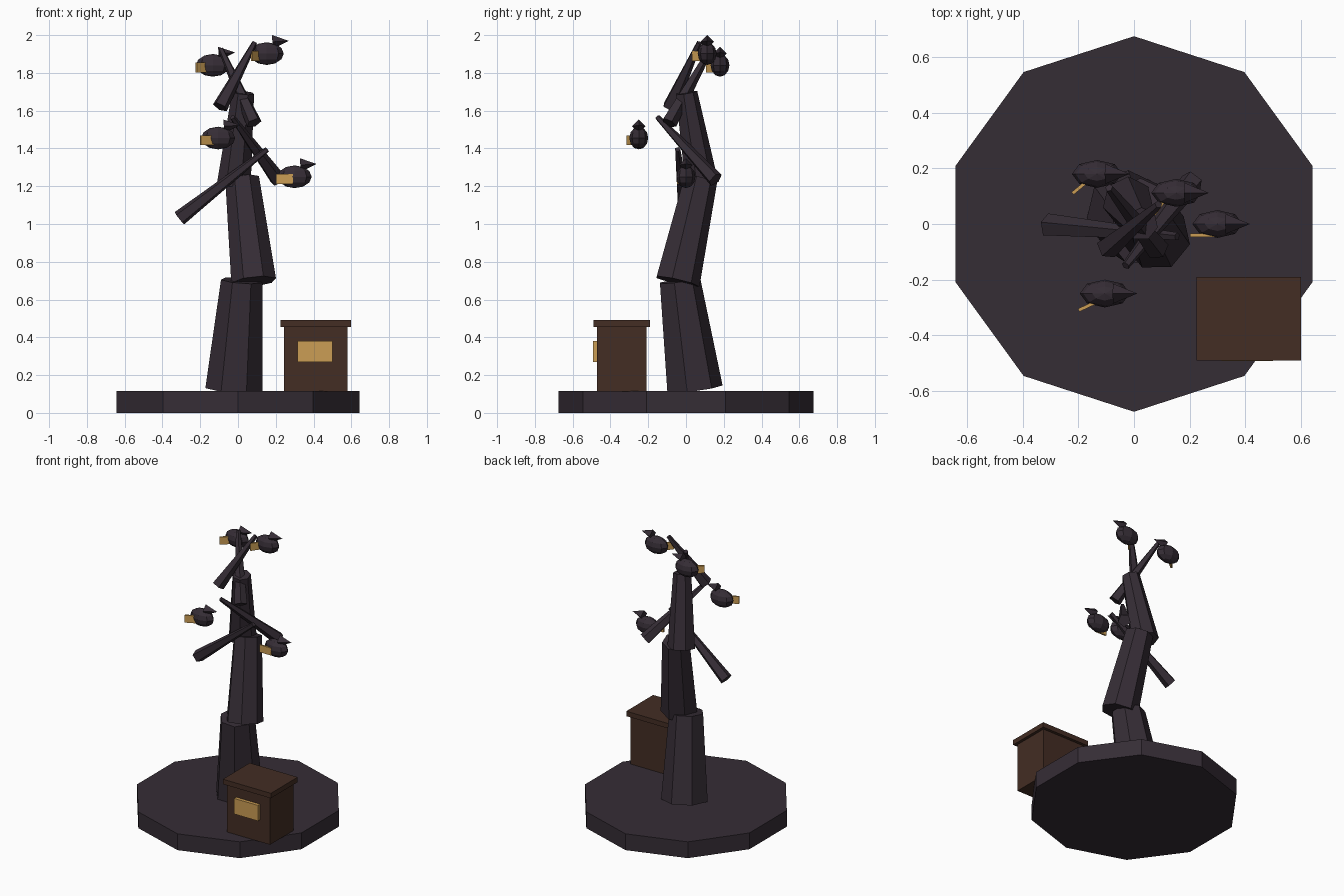
import bpy
import bmesh
from math import radians
from mathutils import Matrix, Vector

cube = bpy.data.objects.get("Cube")
if cube:
    bpy.data.objects.remove(cube, do_unlink=True)


def material(name, colour):
    mat = bpy.data.materials.new(name)
    mat.use_nodes = True
    mat.diffuse_color = (*colour, 1)
    mat.node_tree.nodes["Principled BSDF"].inputs["Base Color"].default_value = (*colour, 1)
    return mat


BARK = material("dark bark", (0.036, 0.026, 0.036))
WOOD = material("brown wood", (0.056, 0.026, 0.017))
GOLD = material("pale gold", (0.6, 0.34, 0.09))


def finish(name, bm, mat):
    mesh = bpy.data.meshes.new(name)
    bm.to_mesh(mesh)
    bm.free()
    mesh.materials.append(mat)
    obj = bpy.data.objects.new(name, mesh)
    bpy.context.collection.objects.link(obj)
    return obj


def limb(name, start, end, r1, r2, sides, mat=BARK, spin=0):
    """Tapered prism running from start to end."""
    a, b = Vector(start), Vector(end)
    axis = b - a
    turn = Vector((0, 0, 1)).rotation_difference(axis).to_matrix().to_4x4()
    place = Matrix.Translation((a + b) / 2) @ turn @ Matrix.Rotation(radians(spin), 4, "Z")
    bm = bmesh.new()
    bmesh.ops.create_cone(bm, cap_ends=True, segments=sides, radius1=r1, radius2=r2,
                          depth=axis.length, matrix=place)
    return finish(name, bm, mat)


def block(name, centre, size, mat, turn=0):
    bm = bmesh.new()
    place = (Matrix.Translation(centre) @ Matrix.Rotation(radians(turn), 4, "Z")
             @ Matrix.Diagonal((*size, 1)))
    bmesh.ops.create_cube(bm, size=1, matrix=place)
    return finish(name, bm, mat)


# Ground slab
limb("ground_slab", (0, 0, 0), (0, 0, 0.115), 0.675, 0.675, 10)

# Crooked trunk in three stacked pieces
limb("trunk_lower", (-0.022, 0.04, 0.125), (0.02, -0.037, 0.7), 0.155, 0.113, 7)
limb("trunk_middle", (0.083, -0.048, 0.695), (0.022, 0.075, 1.24), 0.122, 0.092, 7)
limb("trunk_upper", (-0.022, 0.08, 1.21), (0.027, 0, 1.695), 0.092, 0.06, 7)

# Branches, thick end first
branches = [
    ("branch_right_low", (-0.31, -0.005, 1.03), (0.155, -0.045, 1.395)),
    ("branch_left_low", (0.21, 0.155, 1.235), (-0.03, -0.15, 1.565)),
    ("branch_right_high", (-0.095, -0.085, 1.62), (0.088, 0.07, 1.96)),
    ("branch_left_high", (0.085, -0.09, 1.535), (-0.09, 0.13, 1.925)),
]
for name, thick, thin in branches:
    limb(name, thick, thin, 0.043, 0.015, 5)


# Birds: faceted body, pointed tail and a thin gold plate
def bird(label, centre, plate_turn):
    c = Vector(centre)
    bm = bmesh.new()
    bmesh.ops.create_uvsphere(bm, u_segments=8, v_segments=6, radius=1,
                              matrix=Matrix.Translation(c) @ Matrix.Diagonal((0.09, 0.05, 0.06, 1)))
    finish(label + "_body", bm, BARK)
    limb(label + "_tail", c + Vector((0.03, 0, 0.062)), c + Vector((0.117, 0, 0.068)), 0.036, 0, 4)
    block(label + "_plate", c + Vector((-0.053, -0.041, -0.012)), (0.09, 0.012, 0.052), GOLD, plate_turn)


bird("bird_low_left", (0.3, 0, 1.25), 0)
bird("bird_low_front", (-0.105, -0.25, 1.455), 25)
bird("bird_top_right", (-0.133, 0.18, 1.84), 40)
bird("bird_top_left", (0.152, 0.112, 1.902), 54)

# Stand with an overhanging lid and a two-page plate
block("stand_body", (0.412, -0.34, 0.287), (0.335, 0.26, 0.345), WOOD)
block("stand_lid", (0.412, -0.34, 0.473), (0.375, 0.3, 0.035), WOOD)
for side, x in (("right", 0.361), ("left", 0.454)):
    block("page_" + side, (x, -0.481, 0.325), (0.093, 0.024, 0.11), GOLD)
